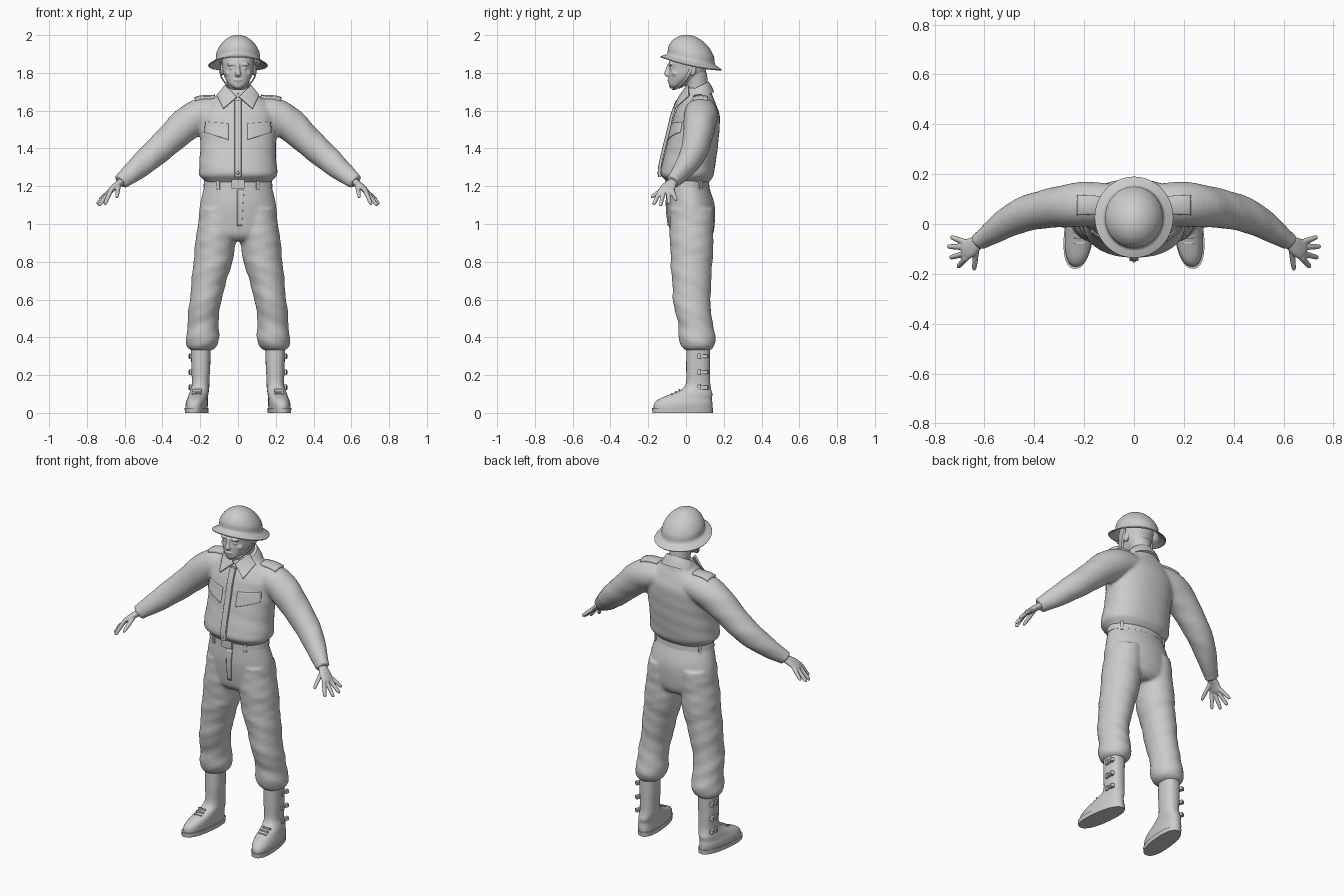
import bpy, bmesh, math
from mathutils import Vector, Matrix

cube = bpy.data.objects.get("Cube")
if cube:
    bpy.data.objects.remove(cube, do_unlink=True)

grey = bpy.data.materials.new("plain_grey")
grey.use_nodes = True
grey.diffuse_color = (0.6, 0.6, 0.6, 1)
grey.node_tree.nodes["Principled BSDF"].inputs["Base Color"].default_value = grey.diffuse_color
UP = (0, 0, 1)
SIDES = (1, -1)


def finish(name, bm, voxel=0, smooth=4, fix_normals=True):
    """Turn a bmesh into an object, optionally fused into one skin."""
    if fix_normals:
        bmesh.ops.recalc_face_normals(bm, faces=bm.faces)
    mesh = bpy.data.meshes.new(name)
    bm.to_mesh(mesh)
    bm.free()
    mesh.materials.append(grey)
    mesh.shade_smooth()
    mesh.set_sharp_from_angle(angle=math.radians(45))
    obj = bpy.data.objects.new(name, mesh)
    bpy.context.collection.objects.link(obj)
    if voxel:
        remesh = obj.modifiers.new("fuse", "REMESH")
        remesh.mode = "VOXEL"
        remesh.voxel_size = voxel
        remesh.use_smooth_shade = True
        relax = obj.modifiers.new("relax", "SMOOTH")
        relax.factor = 0.5
        relax.iterations = smooth
    return obj


def spline(secs, steps):
    """Catmull-Rom interpolation of (x, y, z, rx, ry) sections."""
    p = [Vector(s) for s in secs]
    p = [p[0]] + p + [p[-1]]
    out = []
    for a, b, c, d in zip(p, p[1:], p[2:], p[3:]):
        for i in range(steps):
            t = i / steps
            out.append(b + (c - a) * (t / 2) + (a * 2 - b * 5 + c * 4 - d) * (t * t / 2)
                       + (b * 3 - a - c * 3 + d) * (t ** 3 / 2))
    return out + [p[-1]]


def loft(bm, secs, axis=None, side=1, n=28, steps=4, power=1, ripple=0, caps=(True, True)):
    """Skin elliptical rings; rings follow the path unless an axis is given."""
    pts = spline(secs, steps)
    rings = []
    for i, p in enumerate(pts):
        c = Vector(p[:3])
        if axis:
            t = Vector(axis).normalized()
        else:
            t = Vector(pts[min(i + 1, len(pts) - 1)][:3]) - Vector(pts[max(i - 1, 0)][:3])
            t.normalize()
        v = Vector((0, 1, 0))
        v = (v - t * v.dot(t)).normalized()
        u = v.cross(t)
        ring = []
        for k in range(n):
            a = math.tau * k / n
            ca, sa = math.cos(a), math.sin(a)
            r = 1 + ripple * math.sin(2 * a + 55 * c.z) * math.sin(a + 20 * c.z)
            co = (c + u * (math.copysign(abs(ca) ** power, ca) * p[3] * r)
                  + v * (math.copysign(abs(sa) ** power, sa) * p[4] * r))
            co.x *= side
            ring.append(bm.verts.new(co))
        rings.append(ring)
    for lo, hi in zip(rings, rings[1:]):
        for k in range(n):
            bm.faces.new((lo[k], lo[k - 1], hi[k - 1], hi[k]))
    for use, ring in zip(caps, (rings[0], rings[-1])):
        if use:
            bm.faces.new(ring)


def ball(bm, c, r):
    bmesh.ops.create_uvsphere(bm, u_segments=16, v_segments=10, radius=1,
                              matrix=Matrix.Translation(c) @ Matrix.Diagonal((*r, 1)))


def box(bm, c, size, turn=0):
    bmesh.ops.create_cube(bm, size=1, matrix=Matrix.Translation(c)
                          @ Matrix.Rotation(turn, 4, "Z") @ Matrix.Diagonal((*size, 1)))


def patch(name, corners, side=1, target=None, drop="y", thick=0.016, n=12):
    """Cloth panel from four corners, laid on a target and thickened."""
    q = [Vector((x * side, y, z)) for x, y, z in corners]
    if side < 0:
        q.reverse()
    bm = bmesh.new()
    g = [[bm.verts.new(q[0].lerp(q[1], i / n).lerp(q[3].lerp(q[2], i / n), j / n))
          for i in range(n + 1)] for j in range(n + 1)]
    for j in range(n):
        for i in range(n):
            bm.faces.new((g[j][i], g[j][i + 1], g[j + 1][i + 1], g[j + 1][i]))
    obj = finish(name, bm, fix_normals=False)
    if target:
        wrap = obj.modifiers.new("lay", "SHRINKWRAP")
        wrap.target = target
        wrap.wrap_method = "PROJECT"
        wrap.use_project_y = drop == "y"
        wrap.use_project_z = drop == "z"
        wrap.use_positive_direction = drop == "y"
        wrap.use_negative_direction = drop == "z"
    solid = obj.modifiers.new("cloth", "SOLIDIFY")
    solid.thickness = thick
    solid.offset = 0
    return obj


# Shirt: bloused torso fused with both sleeves
bm = bmesh.new()
loft(bm, [(0, .01, 1.215, .165, .105), (0, .01, 1.235, .185, .122), (0, .007, 1.26, .207, .14),
          (0, .012, 1.3, .206, .142), (0, .03, 1.4, .2, .137), (0, .048, 1.5, .203, .13),
          (0, .057, 1.58, .197, .12), (0, .062, 1.64, .165, .095), (0, .064, 1.68, .11, .077),
          (0, .068, 1.72, .077, .064)], axis=UP, n=40, power=.9, ripple=.012)
for s in SIDES:
    loft(bm, [(.08, .08, 1.6, .065, .08), (.18, .078, 1.583, .088, .09), (.265, .073, 1.533, .09, .086),
              (.35, .062, 1.46, .08, .078), (.443, .037, 1.373, .072, .07), (.51, .005, 1.315, .064, .06),
              (.57, -.035, 1.265, .053, .047), (.605, -.06, 1.237, .045, .038),
              (.622, -.072, 1.222, .043, .036)], side=s, ripple=.03)
shirt = finish("shirt", bm, .009)

# Shirt details: pocket flaps, shoulder straps, collar, button placket
for s in SIDES:
    patch("pocket_flap", [(.05, -.3, 1.445), (.175, -.3, 1.485), (.17, -.3, 1.54), (.05, -.3, 1.53)], s, shirt, thick=.012)
    patch("shoulder_strap", [(.12, .045, 1.8), (.225, .04, 1.8), (.225, .112, 1.8), (.12, .108, 1.8)], s, shirt, "z", .026)
    patch("collar_flap", [(.006, -.036, 1.672), (.078, -.064, 1.612), (.11, .015, 1.68), (.068, .01, 1.735)], s, thick=.01)
bm = bmesh.new()
loft(bm, [(0, .06, 1.655, .112, .1), (0, .06, 1.69, .098, .085), (0, .055, 1.722, .078, .073)],
     axis=(0, -.5, 1), n=32)
finish("collar", bm)
bm = bmesh.new()
front = [(1.655, -.045), (1.58, -.073), (1.5, -.092), (1.4, -.117), (1.3, -.139), (1.248, -.138)]
loft(bm, [(0, y, z, .018, .009) for z, y in front], power=.4, axis=UP)
for z, y in front[1:5]:
    ball(bm, (0, y - .009, z - .03), (.008, .006, .008))
finish("button_placket", bm)

# Trousers: seat fused with both legs, gathered above the boots
bm = bmesh.new()
loft(bm, [(0, .01, 1.245, .172, .105), (0, .012, 1.2, .179, .109), (0, .025, 1.1, .202, .127),
          (0, .03, 1.0, .207, .122), (0, .03, .94, .185, .11), (0, .03, .91, .12, .08)], axis=UP, n=40)
for s in SIDES:
    loft(bm, [(.1, .03, 1.08, .1, .115), (.112, .03, .95, .108, .116), (.133, .03, .8, .103, .111),
              (.153, .03, .7, .093, .104), (.171, .031, .6, .084, .1), (.182, .04, .52, .083, .094),
              (.186, .052, .46, .082, .092), (.187, .06, .4, .088, .099), (.19, .062, .36, .083, .09),
              (.193, .063, .34, .068, .076), (.194, .063, .33, .05, .06)], axis=UP, side=s, ripple=.035)
trousers = finish("trousers", bm, .009)
patch("fly_flap", [(-.004, -.3, .99), (.02, -.3, .99), (.032, -.3, 1.18), (-.004, -.3, 1.18)], 1, trousers, thick=.012)

# Belt with buckle and loops
bm = bmesh.new()
loft(bm, [(0, .011, 1.192, .183, .113), (0, .01, 1.236, .179, .111)], axis=UP, n=40, steps=1)
finish("belt", bm)
bm = bmesh.new()
box(bm, (0, -.104, 1.213), (.07, .014, .05))
for s in SIDES:
    for deg in (35, 125):
        a = math.radians(deg)
        x, y = s * .183 * math.sin(a), .011 - .113 * math.cos(a)
        box(bm, (x, y, 1.213), (.018, .012, .062), math.atan2(x / .183 ** 2, (.011 - y) / .113 ** 2))
finish("buckle_and_loops", bm)

# Boots with soles, gaiter straps and laces
for s in SIDES:
    bm = bmesh.new()
    loft(bm, [(.198, .065, .37, .052, .062), (.197, .064, .25, .05, .063), (.199, .064, .16, .046, .064),
              (.204, .055, .125, .049, .078), (.21, .03, .1, .051, .11), (.214, -.002, .075, .053, .139),
              (.217, -.014, .05, .056, .154), (.217, -.016, .02, .055, .156)], axis=UP, side=s, power=.85)
    for v in bm.verts:
        v.co.x -= s * .11 * v.co.y * max(0, 1 - v.co.z / .2)
    finish("boot", bm)
    bm = bmesh.new()
    loft(bm, [(.217, -.018, 0, .058, .16), (.217, -.018, .026, .06, .162)], axis=UP, side=s, steps=1, power=.85)
    for v in bm.verts:
        v.co.x -= s * .11 * v.co.y
    finish("sole", bm)
    bm = bmesh.new()
    for z in (.3, .215, .135):
        box(bm, (s * .243, .09, z), (.02, .06, .02), -s * .35)
        box(bm, (s * .248, .07, z), (.02, .016, .028), -s * .1)
    for i in range(3):
        box(bm, (s * .218, -.035 - .02 * i, .121 - .011 * i), (.05, .007, .012))
    finish("straps_and_laces", bm)

# Head: neck, face and ears fused into one skin
bm = bmesh.new()
loft(bm, [(0, .068, 1.64, .062, .06), (0, .06, 1.72, .058, .058), (0, .045, 1.8, .066, .066)], axis=UP)
loft(bm, [(0, -.055, 1.718, .022, .024), (0, -.045, 1.735, .045, .046), (0, -.018, 1.768, .067, .074),
          (0, .004, 1.8, .079, .096), (0, .011, 1.825, .083, .099), (0, .016, 1.86, .087, .105),
          (0, .022, 1.91, .08, .095), (0, .025, 1.94, .06, .07)], axis=UP, power=.92)
loft(bm, [(0, -.085, 1.85, .01, .012), (0, -.096, 1.815, .011, .014), (0, -.102, 1.792, .018, .014),
          (0, -.092, 1.78, .01, .01)], axis=UP)
ball(bm, (0, -.088, 1.762), (.024, .012, .006))
ball(bm, (0, -.083, 1.751), (.02, .012, .006))
ball(bm, (0, -.075, 1.73), (.02, .016, .013))
for s in SIDES:
    ball(bm, (s * .034, -.081, 1.845), (.026, .013, .008))
    ball(bm, (s * .034, -.078, 1.824), (.014, .01, .007))
    ball(bm, (s * .045, -.055, 1.797), (.025, .022, .018))
    ball(bm, (s * .087, .035, 1.815), (.011, .02, .032))
finish("head", bm, .0045, 3)

# Helmet: tilted dome with a wide drooping brim
bm = bmesh.new()
dome = [(-.012, .158, .167), (-.002, .138, .149), (.012, .119, .129), (.05, .114, .123),
        (.09, .091, .098), (.118, .058, .062), (.132, .024, .026), (.135, .004, .004)]
loft(bm, [(0, .027, 1.864 + h, rx, ry) for h, rx, ry in dome], axis=(0, .22, 1), n=48, caps=(False, True))
for v in bm.verts:
    v.co.z -= .5 * v.co.x ** 2
helmet = finish("helmet", bm)
shell = helmet.modifiers.new("shell", "SOLIDIFY")
shell.thickness = .006
bm = bmesh.new()
for s in SIDES:
    loft(bm, [(.098, .04, 1.86, .004, .009), (.092, .012, 1.79, .004, .009), (.066, -.022, 1.745, .004, .009),
              (.035, -.055, 1.718, .004, .009), (0, -.066, 1.712, .004, .009)], side=s, n=10)
finish("chin_strap", bm)

# Hands: flat palm, four spread fingers and a thumb
for s in SIDES:
    bm = bmesh.new()
    loft(bm, [(.59, -.05, 1.25, .022, .025), (.62, -.07, 1.222, .02, .027), (.65, -.09, 1.2, .017, .037),
              (.676, -.104, 1.176, .015, .041), (.69, -.108, 1.165, .009, .03)], side=s)
    tips = [(.735, -.052, 1.125), (.748, -.09, 1.106), (.738, -.135, 1.096), (.706, -.172, 1.102)]
    fingers = [((.672, -.104 + (y + .11) * .5, 1.18), (x, y, z)) for x, y, z in tips]
    fingers.append(((.63, -.085, 1.215), (.642, -.185, 1.14)))
    for base, tip in fingers:
        a, b = Vector(base), Vector(tip)
        loft(bm, [(*a.lerp(b, t), r, r) for t, r in ((0, .012), (.5, .0115), (.9, .0095), (1, .005))],
             side=s, n=12)
    finish("hand", bm, .004, 2)
